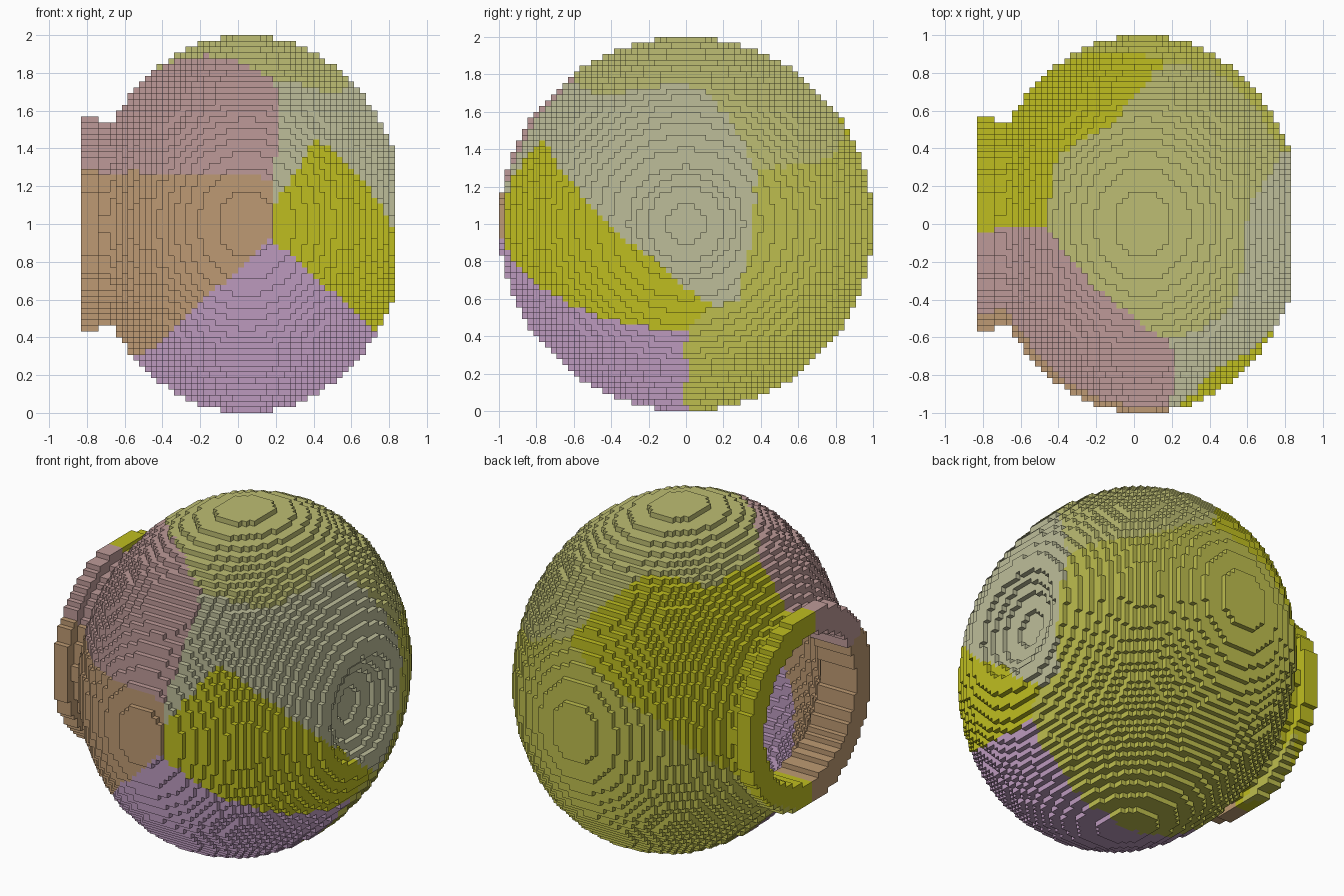
import bpy, math
from mathutils import Vector

if "Cube" in bpy.data.objects:
    bpy.data.objects.remove(bpy.data.objects["Cube"], do_unlink=True)

V = 2 / 65                 # block size
CX, RX = 0.046, 0.84       # body centre and half length along the pot's axis
WALL, BORE = 0.1, 0.44


def solid(x, r):
    """Hollow pot lying on its side: body, neck, rolled lip and dented base."""
    dent = 0.831 - max(0, 0.12 * (1 - (r / 0.33) ** 2))
    u = x - CX
    body = (u / RX) ** 2 + r * r <= 1 and x < dent
    neck = x < -0.62 and r < 0.525
    lip = x < -0.734 and r < 0.58
    hollow = (u / (RX - WALL)) ** 2 + (r / (1 - WALL)) ** 2 < 1 and x < dent - WALL
    bore = x < -0.55 and r < BORE
    return (body or neck or lip) and not hollow and not bore


# Corners where the shards meet, as directions from the body's centre
P = {k: Vector(c).normalized() for k, c in {
    "front_up": (.18, -.95, .24), "front_mid": (.17, -.98, .10),
    "front_low": (.16, -.98, -.08), "top_front": (.18, -.62, .76),
    "top_mouth": (-.61, -.03, .79), "base_low": (.81, 0, -.58),
    "base_mid": (.89, .13, -.44), "base_back": (.86, .28, -.43),
    "base_up": (.875, .38, .30), "back_up": (.15, .86, .48),
    "band_peak": (.445, -.77, .46), "cap_a": (.58, -.45, .68),
    "cap_b": (.665, .10, .74), "cap_c": (.63, .70, .31),
    "cap_d": (-.17, .55, .82), "cap_e": (-.555, .35, .755),
    "mouth": (-1, -.02, 0), "mouth_side": (-.85, -.46, .27),
    "side_mid": (-.35, -.90, .26), "low_mid": (-.25, -.84, -.38),
    "low_mouth": (-.71, 0, -.70), "bottom": (0, 0, -1),
    "back_mid": (-.54, .83, .11), "lip_low": (-.85, 0, -.52)}.items()}

# Outline of each shard, counter-clockwise from outside
OUTLINES = {
    "side_band_shard": "front_low base_low base_mid band_peak front_mid",
    "base_shard": "front_mid band_peak base_mid base_back base_up cap_b cap_a top_front front_up",
    "upper_front_shard": "front_up top_front top_mouth mouth mouth_side side_mid",
    "middle_front_shard": "front_low front_mid front_up side_mid mouth_side mouth low_mouth low_mid",
    "lower_front_shard": "front_low low_mid low_mouth bottom base_low",
    "top_shard": "top_front cap_a cap_b base_up cap_c back_up cap_d cap_e top_mouth",
    "upper_back_shard": "top_mouth cap_e cap_d back_up back_mid lip_low mouth",
}
OUTLINES = {k: [P[n] for n in s.split()] for k, s in OUTLINES.items()}


def inside(p, outline):
    """Winding of an outline around direction p."""
    a = p.orthogonal().normalized()
    b = p.cross(a)
    ang = [math.atan2(q.dot(b), q.dot(a)) for q in outline]
    turn = sum((t - s + math.pi) % (2 * math.pi) - math.pi
               for s, t in zip(ang, ang[1:] + ang[:1]))
    return turn > math.pi


def shard_of(cell):
    x, y, z = centre(cell)
    p = Vector(((x - CX) / RX, y, z)).normalized()
    for name, outline in OUTLINES.items():
        if inside(p, outline):
            return name
    return "lower_back_shard"


def centre(cell):
    return (cell[0] + 0.5) * V, cell[1] * V, cell[2] * V


def material(name, rgb):
    lin = [((c / 255 + 0.055) / 1.055) ** 2.4 for c in rgb] + [1]
    m = bpy.data.materials.new(name)
    m.use_nodes = True
    m.diffuse_color = lin
    m.node_tree.nodes["Principled BSDF"].inputs["Base Color"].default_value = lin
    return m


yellow = material("bright yellow", (191, 190, 32))
COLOURS = {
    "side_band_shard": yellow,
    "upper_back_shard": yellow,
    "base_shard": material("grey sage", (190, 190, 154)),
    "upper_front_shard": material("dusty pink", (190, 154, 152)),
    "middle_front_shard": material("clay brown", (190, 154, 115)),
    "lower_front_shard": material("soft purple", (188, 154, 190)),
    "top_shard": material("pale khaki", (190, 190, 115)),
    "lower_back_shard": material("olive yellow", (190, 190, 78)),
}

# Fill the block grid
cells = set()
for i in range(-27, 27):
    for j in range(-32, 33):
        for k in range(-32, 33):
            x, y, z = centre((i, j, k))
            if solid(x, math.hypot(y, z)):
                cells.add((i, j, k))

# Collect the exposed block sides of each shard
meshes = {n: ({}, []) for n in COLOURS}
for cell in sorted(cells):
    sides = []
    for axis in range(3):
        for step in (-1, 1):
            near = list(cell)
            near[axis] += step
            if tuple(near) not in cells:
                sides.append((axis, step))
    if not sides:
        continue
    verts, faces = meshes[shard_of(cell)]
    for axis, step in sides:
        quad = []
        for db, dc in ((0, 0), (1, 0), (1, 1), (0, 1)):
            c = list(cell)
            c[axis] += step > 0
            c[(axis + 1) % 3] += db
            c[(axis + 2) % 3] += dc
            quad.append(verts.setdefault(tuple(c), len(verts)))
        faces.append(quad if step > 0 else quad[::-1])

# Make one object per shard
for name, (verts, faces) in meshes.items():
    me = bpy.data.meshes.new(name)
    me.from_pydata([(a * V, (b - 0.5) * V, (c - 0.5) * V + 1) for a, b, c in verts], [], faces)
    me.materials.append(COLOURS[name])
    bpy.context.collection.objects.link(bpy.data.objects.new(name, me))
